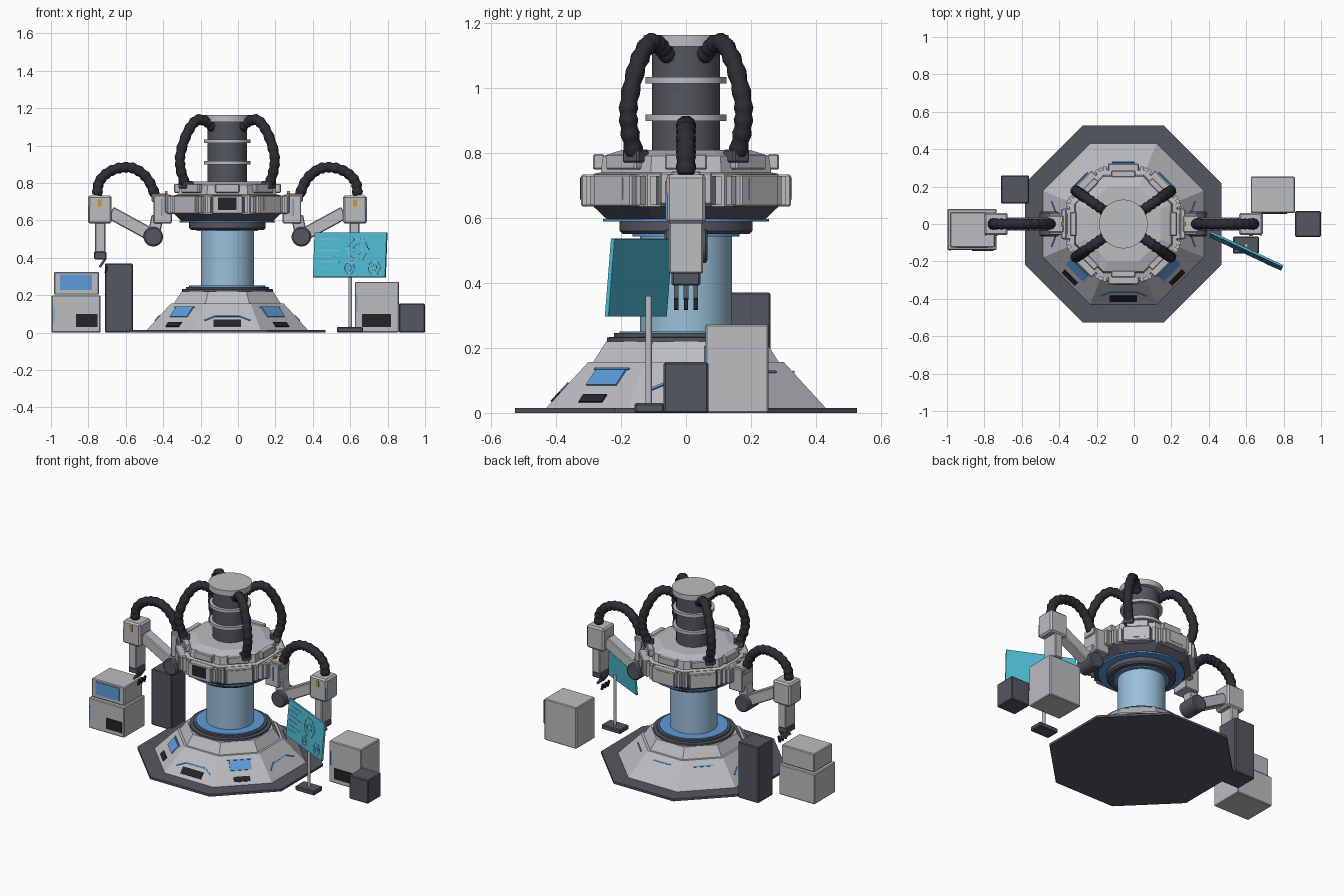
import bpy, bmesh
from math import pi, cos, sin, radians, atan2
from mathutils import Matrix, Vector

if "Cube" in bpy.data.objects:
    bpy.data.objects.remove(bpy.data.objects["Cube"])


def material(name, *rgb):
    m = bpy.data.materials.new(name)
    m.use_nodes = True
    m.diffuse_color = (*rgb, 1)
    m.node_tree.nodes["Principled BSDF"].inputs["Base Color"].default_value = (*rgb, 1)
    return m


LIGHT = material("light grey", .50, .51, .53)
DARK = material("dark grey", .09, .095, .115)
BLACK = material("black", .018, .018, .022)
HOSE = material("hose charcoal", .025, .025, .032)
BLUE = material("panel blue", .11, .33, .72)
GLASS = material("tank glass blue", .32, .53, .70)
CYAN = material("screen cyan", .075, .50, .66)
PALE = material("screen line", .22, .55, .65)
ORANGE = material("signal orange", .62, .32, .02)

CX = -.057                      # axis of the central machine
AXIS = Matrix.Translation((CX, 0, 0))


def finish(name, bm, mat, smooth=False, bevel=0):
    bmesh.ops.recalc_face_normals(bm, faces=bm.faces)
    mesh = bpy.data.meshes.new(name)
    bm.to_mesh(mesh)
    bm.free()
    mesh.materials.append(mat)
    ob = bpy.data.objects.new(name, mesh)
    bpy.context.collection.objects.link(ob)
    if bevel:
        mod = ob.modifiers.new("edge", 'BEVEL')
        mod.width, mod.segments = bevel, 1
    if smooth:
        bpy.ops.object.select_all(action='DESELECT')
        ob.select_set(True)
        bpy.context.view_layer.objects.active = ob
        bpy.ops.object.shade_smooth_by_angle(angle=radians(35))
    return ob


def box(name, center, size, mat, frame=Matrix(), bevel=.005):
    bm = bmesh.new()
    bmesh.ops.create_cube(bm, size=1, matrix=frame @ Matrix.Translation(center) @ Matrix.Diagonal((*size, 1)))
    return finish(name, bm, mat, bevel=bevel if min(size) > .02 else 0)


def turned(name, profile, mat, sides=48, frame=AXIS):
    """Stack of rings from (radius, height) pairs; eight-sided ones use the flat-to-centre radius."""
    bm = bmesh.new()
    rings = []
    for r, z in profile:
        r = r / cos(pi / sides)
        rings.append([bm.verts.new(frame @ Vector((r * cos((i + .5) * 2 * pi / sides),
                      r * sin((i + .5) * 2 * pi / sides), z))) for i in range(sides)])
    for a, b in zip(rings, rings[1:]):
        for i in range(sides):
            j = (i + 1) % sides
            bm.faces.new((a[i], a[j], b[j], b[i]))
    bm.faces.new(rings[0])
    bm.faces.new(rings[-1])
    return finish(name, bm, mat, smooth=sides > 8)


def hose(name, points, radius=.03):
    """Ribbed hose through the points."""
    p = [Vector(q) for q in points]
    p = [2 * p[0] - p[1]] + p + [2 * p[-1] - p[-2]]
    path = []
    for a, b, c, d in zip(p, p[1:], p[2:], p[3:]):
        for k in range(8):
            t = k / 8
            path.append(.5 * (2 * b + (c - a) * t + (2 * a - 5 * b + 4 * c - d) * t ** 2
                              + (3 * b - a - 3 * c + d) * t ** 3))
    path.append(p[-2])
    cu = bpy.data.curves.new(name, 'CURVE')
    cu.dimensions, cu.bevel_depth, cu.bevel_resolution, cu.use_fill_caps = '3D', radius, 3, True
    sp = cu.splines.new('POLY')
    sp.points.add(len(path) - 1)
    for i, (pt, v) in enumerate(zip(sp.points, path)):
        pt.co = (*v, 1)
        pt.radius = (.86, .95, 1.04, .95)[i % 4]
    cu.materials.append(HOSE)
    ob = bpy.data.objects.new(name, cu)
    bpy.context.collection.objects.link(ob)
    bpy.ops.object.select_all(action='DESELECT')
    ob.select_set(True)
    bpy.context.view_layer.objects.active = ob
    bpy.ops.object.convert(target='MESH')
    bpy.ops.object.shade_smooth_by_angle(angle=radians(60))


def facing(degrees):
    """Frame on the machine axis whose local x points outward."""
    return AXIS @ Matrix.Rotation(radians(degrees), 4, 'Z')


# Floor plinth and sloped base
turned("floor_plinth", [(.526, 0), (.526, .015)], DARK, 8)
turned("base_skirt", [(.43, .015), (.30, .157)], LIGHT, 8)
turned("base_step", [(.285, .157), (.245, .22)], LIGHT, 8)
turned("base_dark_ring", [(.243, .22), (.243, .232), (.222, .234), (.222, .245)], DARK)
turned("base_blue_ring", [(.205, .245), (.205, .251)], BLUE)
turned("tank", [(.142, .25), (.142, .56)], GLASS)

# Panels lying on the sloped base
SLOPE = atan2(.13, .142)


def slope_plate(name, angle, side, z, width, height, mat, roll=0):
    frame = (facing(angle) @ Matrix.Translation((.43 - (z - .015) * .13 / .142, side, z))
             @ Matrix.Rotation(-SLOPE, 4, 'Y') @ Matrix.Rotation(roll, 4, 'X'))
    box(name, (.001, 0, 0), (.008, width, height), mat, frame)


for a in (-135, -45):
    slope_plate("base_blue_panel", a, 0, .107, .13, .062, BLUE)
    slope_plate("base_panel_trim", a, 0, .134, .15, .006, BLUE)
    slope_plate("base_vent", a, 0, .043, .10, .032, BLACK)
slope_plate("front_vent", -90, 0, .05, .148, .045, BLACK)
for a in (-90, 0, 180):
    slope_plate("base_light_bar", a, 0, .088, .13, .008, BLUE)
    for s in (-1, 1):
        slope_plate("base_light_end", a, s * .093, .077, .066, .008, BLUE, -s * .5)
for a in (45, 90, 135):
    slope_plate("back_light_bar", a, 0, .125, .12, .008, BLUE)

# Underside of the head
turned("neck_blue_ring", [(.165, .543), (.165, .552)], BLUE)
turned("neck_dark_ring", [(.195, .55), (.205, .56), (.205, .588)], DARK)
turned("head_blue_ring", [(.255, .588), (.255, .597)], BLUE)
turned("head_underside", [(.245, .597), (.285, .635)], DARK, 8)

# Eight-sided head with panels on each face
turned("head_body", [(.285, .635), (.285, .735), (.262, .74), (.255, .79), (.2, .808)], LIGHT, 8)
for a in range(0, 360, 45):
    f = facing(a)
    box("head_panel", (.298, 0, .684), (.05, .165, .098), LIGHT, f)
    box("head_roof_block", (.268, 0, .772), (.036, .13, .048), LIGHT, f)
    for s in (-1, 1):
        box("head_rib", (.29, s * .1, .684), (.035, .018, .09), LIGHT, f)
        box("head_groove", (.287, s * .087, .684), (.008, .009, .09), DARK, f)
    box("head_screen" if a == 270 else "head_inset", (.323, 0, .69), (.006, .1, .068),
        BLACK if a == 270 else LIGHT, f)

# Upper column with rings
turned("column", [(.105, .8), (.105, 1.13)], DARK)
turned("column_cap", [(.13, 1.127), (.13, 1.163)], LIGHT)
for z in (.908, 1.023):
    turned("column_ring", [(.125, z - .01), (.125, z + .01)], LIGHT)

# Column hoses with sockets
HOSE_PATH = [(.09, 1.095), (.14, 1.13), (.2, 1.135), (.26, 1.07), (.305, .96), (.305, .88), (.275, .79)]
for a in (35, 145, 215, 325):
    f = facing(a)
    hose("column_hose", [f @ Vector((r, 0, z)) for r, z in HOSE_PATH], .029)
    box("hose_socket", (.27, 0, .79), (.06, .06, .04), DARK, f)

# Mirrored working arms
for s, side in ((-1, "right"), (1, "left")):
    def arm_box(part, u, z, y, size, mat, tilt=0, bevel=.005):
        f = Matrix.Translation((CX + s * u, y, z)) @ Matrix.Rotation(-s * tilt, 4, 'Y')
        box(side + "_" + part, (0, 0, 0), size, mat, f, bevel)

    arm_box("shoulder", .345, .66, 0, (.1, .115, .15), LIGHT)
    arm_box("shoulder_flange", .318, .69, 0, (.03, .16, .1), LIGHT)
    arm_box("shoulder_cap", .362, .722, 0, (.085, .09, .045), LIGHT)
    arm_box("shoulder_bracket", .385, .565, 0, (.065, .07, .12), LIGHT, .2)
    arm_box("shoulder_light", .327, .742, 0, (.014, .02, .03), ORANGE)
    arm_box("shoulder_stripe", .352, .67, -.059, (.008, .006, .09), BLUE)
    turned(side + "_elbow", [(.044, -.066), (.052, -.06), (.052, .06), (.044, .066)], DARK, 24,
           Matrix.Translation((CX + s * .396, 0, .513)) @ Matrix.Rotation(pi / 2, 4, 'X'))
    arm_box("upper_arm", .515, .582, 0, (.25, .07, .07), LIGHT, .5)
    arm_box("wrist_housing", .682, .658, 0, (.127, .12, .15), LIGHT, 0, .01)
    arm_box("wrist_light", .682, .693, -.061, (.02, .008, .036), ORANGE)
    arm_box("wrist_stripe", .737, .635, -.06, (.006, .006, .08), BLUE)
    arm_box("forearm", .68, .508, 0, (.055, .105, .16), LIGHT)
    arm_box("forearm_pad", .68, .45, 0, (.045, .075, .05), LIGHT)
    arm_box("hand", .68, .413, 0, (.066, .088, .042), DARK)
    for y in (-.03, 0, .03):
        arm_box("finger", .667, .373, y, (.013, .015, .055), DARK, .6)
        arm_box("fingertip", .647, .337, y, (.012, .013, .04), BLACK, .25)
    hose(side + "_arm_hose", [(CX + s * u, 0, z) for u, z in
         [(.385, .735), (.425, .82), (.49, .874), (.56, .883), (.635, .858), (.685, .805), (.697, .735)]])

# Console with a screen
box("console_cabinet", (-.866, -.03, .1), (.262, .22, .2), LIGHT)
box("console_monitor", (-.864, -.03, .264), (.24, .19, .122), LIGHT)
box("console_screen", (-.866, -.126, .27), (.172, .007, .084), BLUE)
box("console_vent", (-.808, -.141, .065), (.116, .007, .07), BLACK)
box("console_stripe", (-.983, -.141, .1), (.006, .006, .09), BLUE)

# Storage boxes
box("tall_cabinet", (-.637, .185, .185), (.15, .15, .37), DARK)
box("large_crate", (.742, .157, .136), (.235, .195, .272), LIGHT)
box("crate_vent", (.74, .058, .065), (.155, .007, .07), BLACK)
box("crate_stripe", (.637, .058, .16), (.006, .006, .09), BLUE)
box("small_crate", (.93, 0, .078), (.138, .137, .156), DARK)

# Display board on its stand
box("display_foot", (.598, -.113, .015), (.138, .09, .03), DARK)
turned("display_pole", [(.01, .02), (.01, .36)], LIGHT, 16, Matrix.Translation((.6, -.115, 0)))
BOARD = (Matrix.Translation((.6, -.145, .416)) @ Matrix.Rotation(radians(-25), 4, 'Z')
         @ Matrix.Rotation(radians(-5), 4, 'X'))
box("display_board", (0, 0, 0), (.425, .012, .24), CYAN, BOARD)
for i, w in enumerate((.12, .09, .13, .1, .13, .08)):
    box("display_line", (w / 2 - .19, -.007, .085 - i * .031), (w, .003, .004), PALE, BOARD)
for x, z, r in ((.045, .03, .055), (.0, -.07, .028), (.145, -.07, .034)):
    for k in range(12):
        spin = BOARD @ Matrix.Translation((x, -.007, z)) @ Matrix.Rotation(k * pi / 6, 4, 'Y')
        box("display_gear_rim", (0, 0, r), (r * .55, .003, .004), PALE, spin)
        if k % 2:
            box("display_gear_tooth", (0, 0, r * 1.1), (r * .2, .003, r * .2), PALE, spin)
            box("display_gear_hub", (0, 0, r * .45), (r * .52, .003, .004), PALE, spin)
